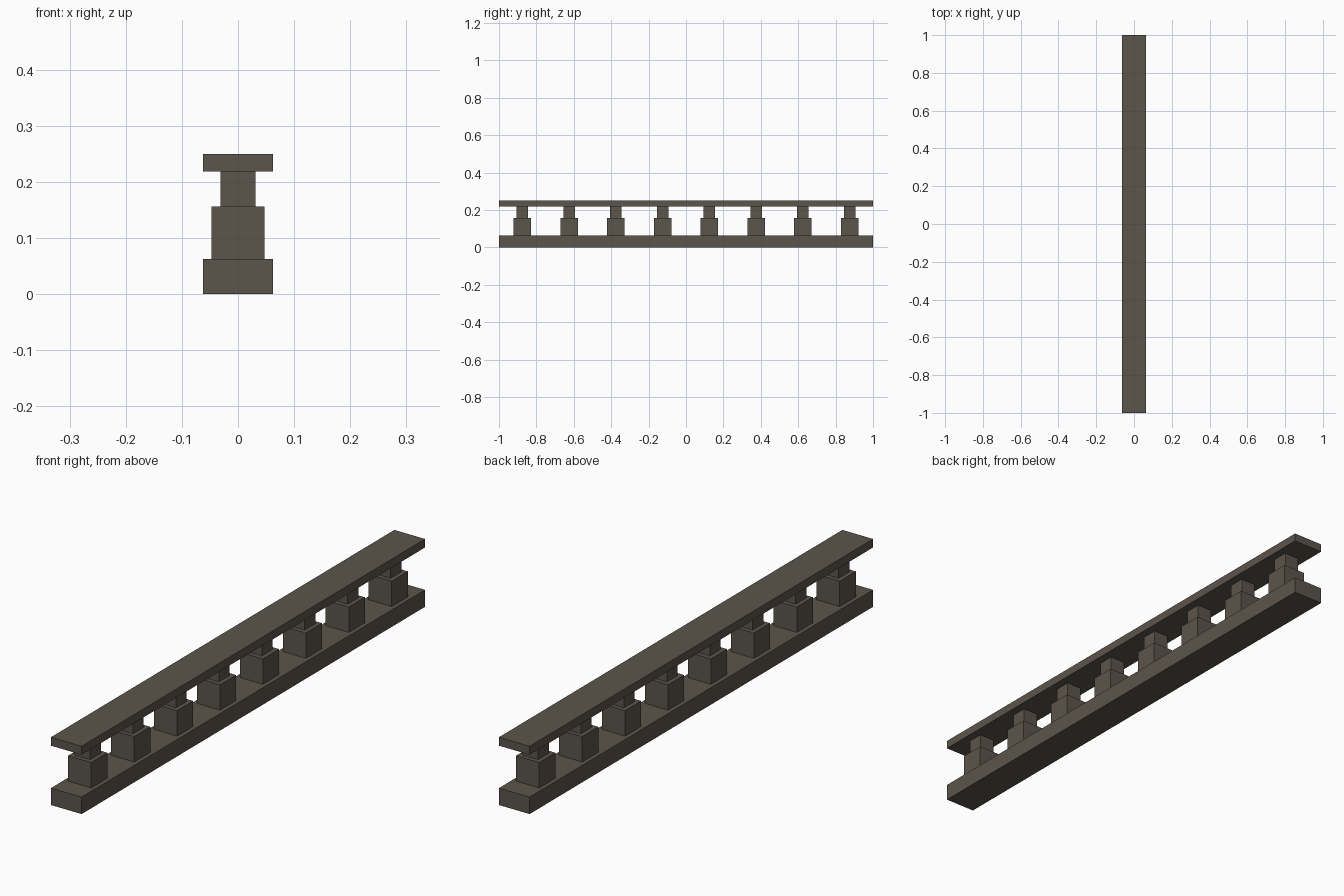
import bpy

if "Cube" in bpy.data.objects:
    bpy.data.objects.remove(bpy.data.objects["Cube"])

# Single dark stone-brown colour
stone = bpy.data.materials.new("dark_stone")
stone.diffuse_color = (0.105, 0.090, 0.070, 1.0)
stone.use_nodes = True
stone.node_tree.nodes["Principled BSDF"].inputs["Base Color"].default_value = stone.diffuse_color


def box(name, y, half_x, half_y, z0, z1):
    """Box centred on x = 0, spanning z0 to z1."""
    bpy.ops.mesh.primitive_cube_add(size=2, location=(0, y, (z0 + z1) / 2))
    ob = bpy.context.object
    ob.name = name
    ob.scale = (half_x, half_y, (z1 - z0) / 2)
    bpy.ops.object.transform_apply(location=False, rotation=False, scale=True)
    ob.data.materials.append(stone)
    return ob


# Long plinth and handrail
box("base_plinth", 0, 0.0625, 1.0, 0.0, 0.0625)
box("top_rail", 0, 0.0625, 1.0, 0.21875, 0.25)

# Eight evenly spaced stepped balusters
for i in range(8):
    y = -0.875 + i * 0.25
    box(f"baluster_foot_{i + 1}", y, 0.047, 0.047, 0.0625, 0.15625)
    box(f"baluster_neck_{i + 1}", y, 0.03125, 0.03125, 0.15625, 0.21875)
